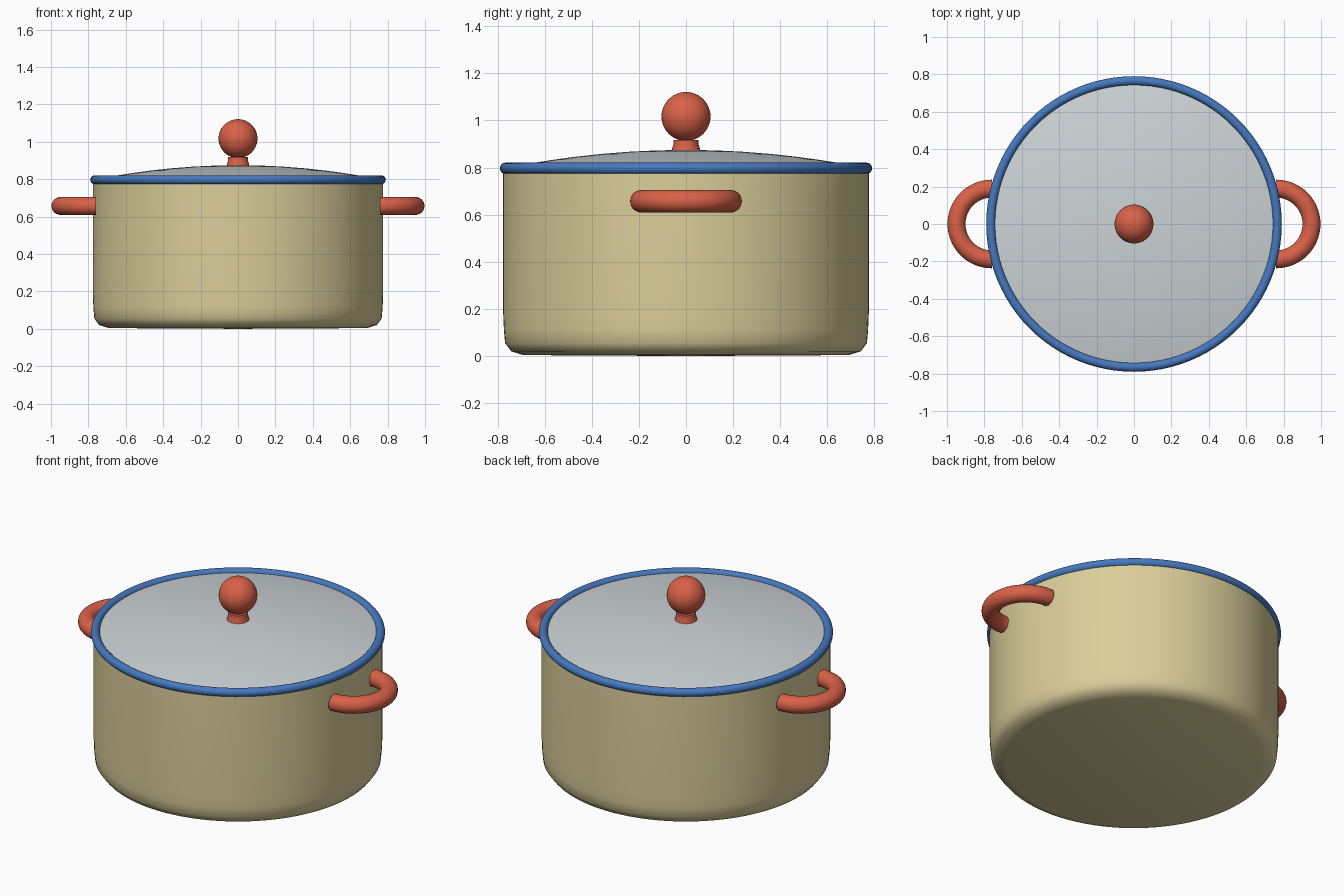
import bpy
import bmesh
from math import pi, cos, sin, radians
from mathutils import Matrix, Vector

if "Cube" in bpy.data.objects:
    bpy.data.objects.remove(bpy.data.objects["Cube"])


def material(name, rgb):
    mat = bpy.data.materials.new(name)
    mat.use_nodes = True
    mat.diffuse_color = (*rgb, 1)
    mat.node_tree.nodes["Principled BSDF"].inputs["Base Color"].default_value = (*rgb, 1)
    return mat


CREAM = material("cream enamel", (0.71, 0.62, 0.33))
BLUE = material("blue rim", (0.06, 0.19, 0.52))
RED = material("red grips", (0.70, 0.12, 0.065))
GREY = material("pale grey lid", (0.61, 0.65, 0.67))


def finish(bm, name, mat, angle=50):
    bmesh.ops.remove_doubles(bm, verts=bm.verts, dist=0.0001)
    bmesh.ops.recalc_face_normals(bm, faces=bm.faces)
    mesh = bpy.data.meshes.new(name)
    bm.to_mesh(mesh)
    bm.free()
    mesh.materials.append(mat)
    obj = bpy.data.objects.new(name, mesh)
    bpy.context.collection.objects.link(obj)
    bpy.ops.object.select_all(action="DESELECT")
    obj.select_set(True)
    bpy.context.view_layer.objects.active = obj
    bpy.ops.object.shade_smooth_by_angle(angle=radians(angle))
    return obj


def lathe(name, profile, mat, closed=False, angle=50, steps=96):
    """Turn an (r, z) profile around the z axis."""
    bm = bmesh.new()
    verts = [bm.verts.new((r, 0, z)) for r, z in profile]
    pairs = list(zip(verts, verts[1:]))
    if closed:
        pairs.append((verts[-1], verts[0]))
    edges = [bm.edges.new(p) for p in pairs]
    bmesh.ops.spin(bm, geom=verts + edges, axis=(0, 0, 1), cent=(0, 0, 0),
                   angle=2 * pi, steps=steps)
    return finish(bm, name, mat, angle)


def ring(radius, z, thick, n=20):
    return [(radius + thick * cos(2 * pi * i / n), z + thick * sin(2 * pi * i / n))
            for i in range(n)]


# Pot: rounded base, straight outer wall, hollow inside
lathe("pot_body", [(0, 0), (0.69, 0.004), (0.742, 0.02), (0.768, 0.055), (0.773, 0.11),
                   (0.776, 0.18), (0.776, 0.8), (0.75, 0.8), (0.75, 0.06), (0, 0.04)], CREAM)

# Rim bead
lathe("rim", ring(0.766, 0.797, 0.024), BLUE, closed=True)

# Shallow domed lid with a flat underside
dome = [(r, 0.875 - 0.075 * (r / 0.755) ** 2)
        for r in (0, 0.12, 0.24, 0.36, 0.47, 0.56, 0.64, 0.70, 0.755)]
lathe("lid", dome + [(0.755, 0.79), (0, 0.79)], GREY)

# Knob stem and ball
lathe("knob_stem", [(0, 0.86), (0.062, 0.86), (0.058, 0.885), (0.053, 0.90),
                    (0.053, 0.918), (0, 0.918)], RED, steps=32)
bm = bmesh.new()
bmesh.ops.create_uvsphere(bm, u_segments=40, v_segments=24, radius=0.104,
                          matrix=Matrix.Translation((0, 0, 1.017)))
finish(bm, "knob_ball", RED)

# Half-ring handles on both sides
for side, name in ((1, "left_handle"), (-1, "right_handle")):
    bm = bmesh.new()
    centre = Vector((side * 0.76, 0, 0.657))
    start = centre + Vector((0, -side * 0.189, 0))
    cap = bmesh.ops.create_circle(
        bm, cap_ends=True, segments=24, radius=0.048,
        matrix=Matrix.Translation(start) @ Matrix.Rotation(pi / 2, 4, "Y"))
    bmesh.ops.spin(bm, geom=cap["verts"] + bm.edges[:] + bm.faces[:], cent=centre,
                   axis=(0, 0, 1), angle=pi, steps=32, use_duplicate=False)
    # Close the starting end, which the sweep leaves open
    bmesh.ops.holes_fill(bm, edges=[e for e in bm.edges if e.is_boundary], sides=0)
    finish(bm, name, RED)
